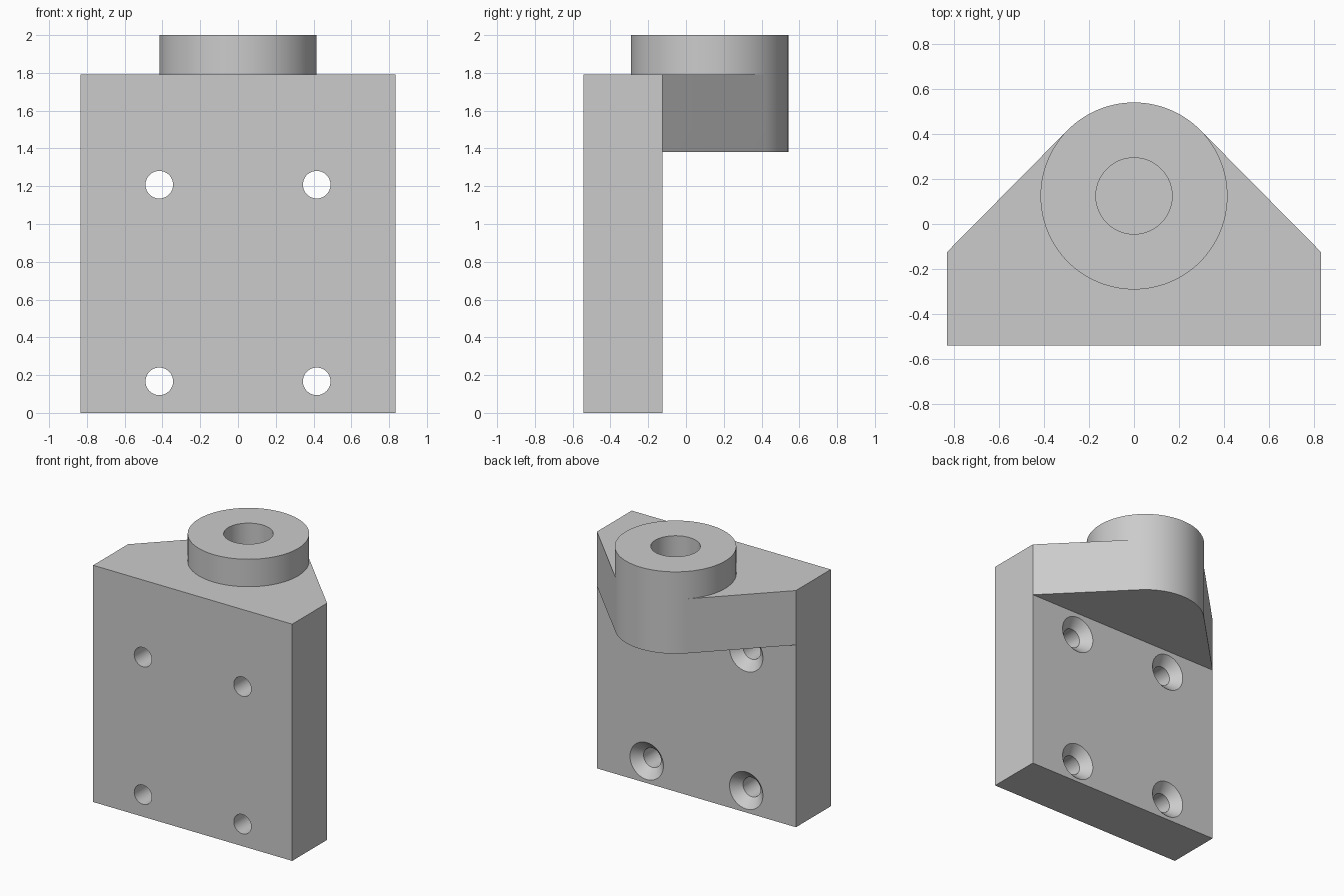
import bpy
import bmesh
import math
from mathutils import Matrix

cube = bpy.data.objects.get("Cube")
if cube:
    bpy.data.objects.remove(cube, do_unlink=True)

# Main sizes
HALF_W, FRONT, PLATE_BACK = 0.8333, -0.5417, -0.125
SHELF_Z, PLATE_TOP, TOP = 1.38, 1.792, 2.0
BOSS_Y, BOSS_R = 0.125, 0.4167
BORE_R, BORE_DEPTH = 0.17, 0.5
SCREW_R, SINK_R = 0.073, 0.14

grey = bpy.data.materials.new("plain grey")
grey.use_nodes = True
colour = (0.6, 0.6, 0.6, 1)
grey.diffuse_color = colour
grey.node_tree.nodes["Principled BSDF"].inputs["Base Color"].default_value = colour


def finish(name, bm):
    bmesh.ops.recalc_face_normals(bm, faces=bm.faces)
    mesh = bpy.data.meshes.new(name)
    bm.to_mesh(mesh)
    bm.free()
    mesh.materials.append(grey)
    obj = bpy.data.objects.new(name, mesh)
    bpy.context.collection.objects.link(obj)
    return obj


def prism(name, outline, z0, z1):
    """Extrude a flat outline from z0 up to z1."""
    bm = bmesh.new()
    face = bm.faces.new([bm.verts.new((x, y, z0)) for x, y in outline])
    top = bmesh.ops.extrude_face_region(bm, geom=[face])["geom"]
    verts = [v for v in top if isinstance(v, bmesh.types.BMVert)]
    bmesh.ops.translate(bm, verts=verts, vec=(0, 0, z1 - z0))
    return finish(name, bm)


def spindle(name, profile, matrix, steps=64):
    """Turn a closed (radius, height) profile round its axis, then place it."""
    bm = bmesh.new()
    verts = [bm.verts.new((r, 0, h)) for r, h in profile]
    edges = [bm.edges.new(pair) for pair in zip(verts, verts[1:])]
    bmesh.ops.spin(bm, geom=verts + edges, axis=(0, 0, 1), cent=(0, 0, 0),
                   angle=math.tau, steps=steps)
    bmesh.ops.remove_doubles(bm, verts=bm.verts, dist=1e-5)
    bm.transform(matrix)
    return finish(name, bm)


def combine(target, tool, operation):
    """Apply a boolean and drop the used tool."""
    mod = target.modifiers.new(operation.title(), "BOOLEAN")
    mod.operation, mod.object, mod.solver = operation, tool, "EXACT"
    bpy.context.view_layer.objects.active = target
    bpy.ops.object.modifier_apply(modifier=mod.name)
    bpy.data.objects.remove(tool, do_unlink=True)


def arc(a0, a1, steps):
    angles = [a0 + (a1 - a0) * i / steps for i in range(steps)]
    return [(BOSS_R * math.cos(a), BOSS_Y + BOSS_R * math.sin(a)) for a in angles]


# Angle at which the slanted shelf sides touch the boss
dx, dy = HALF_W, PLATE_BACK - BOSS_Y
touch = math.atan2(dy, dx) + math.acos(BOSS_R / math.hypot(dx, dy))
back_arc = arc(touch, math.pi - touch, 28)
front_arc = arc(math.pi - touch, math.tau + touch, 84)
right_touch, left_touch = back_arc[0], front_arc[0]

# Upright mounting plate
bracket = prism("mounting_bracket",
                [(-HALF_W, FRONT), (HALF_W, FRONT),
                 (HALF_W, PLATE_BACK), (-HALF_W, PLATE_BACK)], 0, PLATE_TOP)

# Tapered shelf and round boss
shelf = prism("shelf", [(-HALF_W, FRONT), (HALF_W, FRONT), (HALF_W, PLATE_BACK),
                        right_touch, left_touch, (-HALF_W, PLATE_BACK)],
              SHELF_Z, PLATE_TOP)
combine(bracket, shelf, "UNION")
combine(bracket, prism("boss", back_arc + front_arc, SHELF_Z, TOP), "UNION")

# Blind bore in the boss
bore = spindle("bore_cutter", [(0, -BORE_DEPTH), (BORE_R, -BORE_DEPTH),
                               (BORE_R, 0.1), (0, 0.1)],
               Matrix.Translation((0, BOSS_Y, TOP)), 96)
combine(bracket, bore, "DIFFERENCE")

# Four screw holes, countersunk from the back
sink = SINK_R - SCREW_R
profile = [(0, -0.6), (SCREW_R, -0.6), (SCREW_R, -sink), (SINK_R, 0),
           (SINK_R, 0.05), (0, 0.05)]
for x in (-0.4167, 0.4167):
    for z in (0.167, 1.208):
        place = Matrix.Translation((x, PLATE_BACK, z)) @ Matrix.Rotation(-math.pi / 2, 4, "X")
        combine(bracket, spindle("screw_cutter", profile, place), "DIFFERENCE")

# Smooth round walls, crisp edges
bpy.ops.object.select_all(action="DESELECT")
bracket.select_set(True)
bpy.context.view_layer.objects.active = bracket
bpy.ops.object.shade_smooth_by_angle(angle=math.radians(30))
